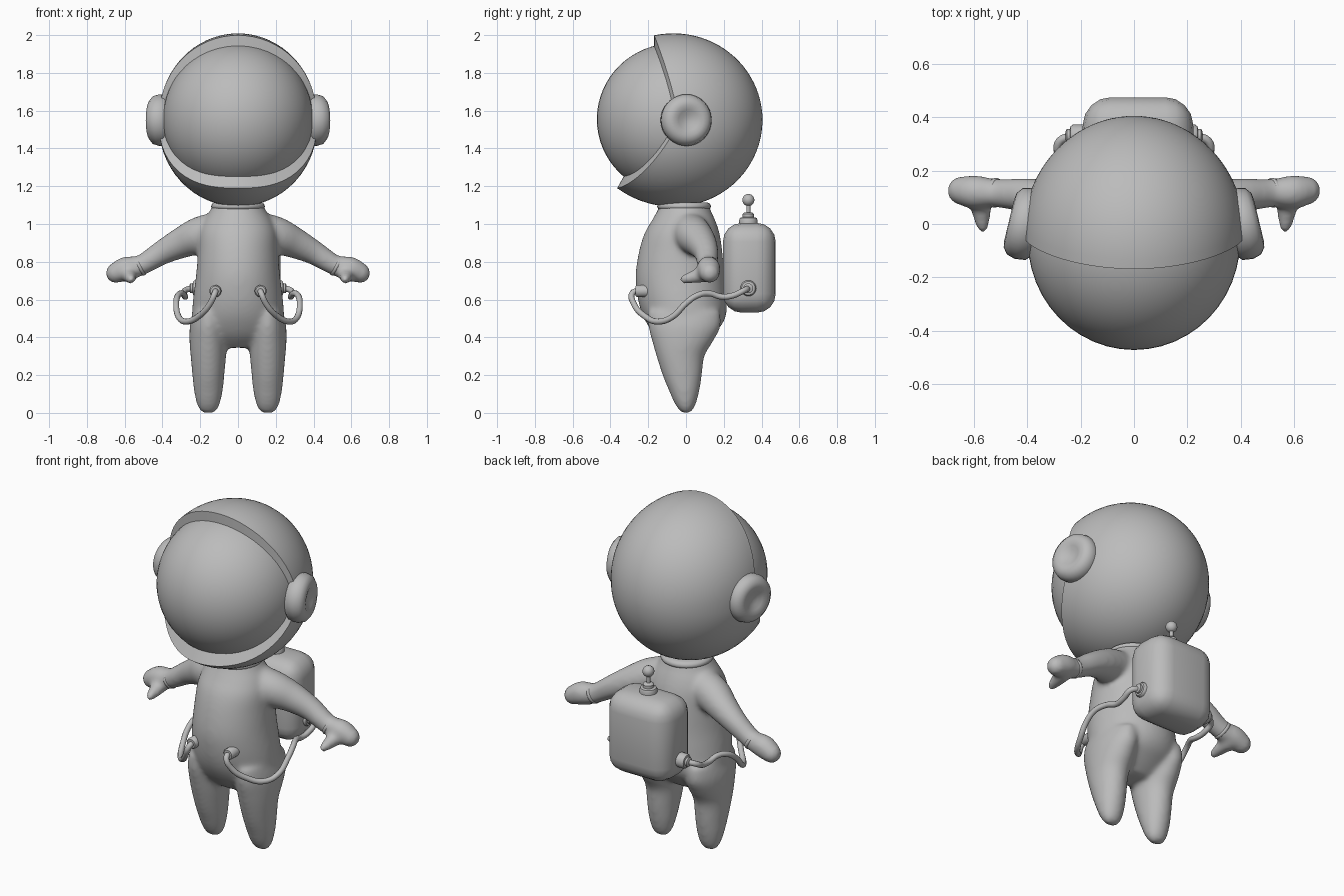
import bpy, bmesh
from math import sin, cos, pi, radians
from mathutils import Vector, Matrix

if "Cube" in bpy.data.objects:
    bpy.data.objects.remove(bpy.data.objects["Cube"])

grey = bpy.data.materials.new("plain_grey")
grey.use_nodes = True
grey.diffuse_color = (0.5, 0.5, 0.5, 1)
grey.node_tree.nodes["Principled BSDF"].inputs["Base Color"].default_value = (0.5, 0.5, 0.5, 1)


def finish(name, bm, angle=40):
    bmesh.ops.recalc_face_normals(bm, faces=bm.faces)
    mesh = bpy.data.meshes.new(name)
    bm.to_mesh(mesh)
    bm.free()
    mesh.materials.append(grey)
    ob = bpy.data.objects.new(name, mesh)
    bpy.context.collection.objects.link(ob)
    bpy.ops.object.select_all(action='DESELECT')
    ob.select_set(True)
    bpy.context.view_layer.objects.active = ob
    bpy.ops.object.shade_smooth_by_angle(angle=radians(angle))
    return ob


def skin(bm, loops, caps=True):
    """Bridge rings of points into a closed tube."""
    rows = [[bm.verts.new(p) for p in loop] for loop in loops]
    n = len(rows[0])
    for a, b in zip(rows, rows[1:]):
        for i in range(n):
            j = (i + 1) % n
            bm.faces.new((a[i], a[j], b[j], b[i]))
    if caps:
        bm.faces.new(rows[0])
        bm.faces.new(rows[-1])


def refine(rings, steps=5):
    """Catmull-Rom interpolation between key rings."""
    out = []
    for k in range(len(rings) - 1):
        a, b, c, d = (rings[min(max(k + o, 0), len(rings) - 1)] for o in (-1, 0, 1, 2))
        for i in range(steps):
            t = i / steps
            out.append([q + t / 2 * (r - p + t * (2 * p - 5 * q + 4 * r - s + t * (3 * (q - r) + s - p)))
                        for p, q, r, s in zip(a, b, c, d)])
    return out + [rings[-1]]


def column(bm, rings, x=0, sides=48):
    """Upright loft: each ring is height, half width, front y, back y."""
    skin(bm, [[(x + w * cos(2 * pi * i / sides),
                (f + b) / 2 + (b - f) / 2 * sin(2 * pi * i / sides), z)
               for i in range(sides)] for z, w, f, b in refine(rings)])


def limb(bm, rings, s, sides=24):
    """Tube along a path of (x, y, z, radius), with rounded ends; s mirrors it."""
    keys = refine(rings)
    pts = [Vector((s * x, y, z)) for x, y, z, r in keys]
    radii = [k[3] for k in keys]
    loops = []
    for k, (p, r) in enumerate(zip(pts, radii)):
        d = pts[min(k + 1, len(pts) - 1)] - pts[max(k - 1, 0)]
        q = d.to_track_quat('Z', 'Y')
        loops.append([p + q @ Vector((r * cos(2 * pi * i / sides), r * sin(2 * pi * i / sides), 0))
                      for i in range(sides)])
    skin(bm, loops)
    for p, r in ((pts[0], radii[0]), (pts[-1], radii[-1])):
        bmesh.ops.create_uvsphere(bm, u_segments=16, v_segments=10, radius=r,
                                  matrix=Matrix.Translation(p))


def lathe(name, profile, origin, axis=(0, 0, 1), sides=32, angle=40):
    """Turn (radius, height) pairs about an axis through origin."""
    q, o = Vector(axis).to_track_quat('Z', 'Y'), Vector(origin)
    bm = bmesh.new()
    skin(bm, [[o + q @ Vector((r * cos(2 * pi * i / sides), r * sin(2 * pi * i / sides), h))
               for i in range(sides)] for r, h in profile])
    return finish(name, bm, angle)


# Suit body: torso, legs, arms and mitten hands fused into one soft skin
bm = bmesh.new()
column(bm, [(0.345, 0.12, -0.09, 0.05), (0.40, 0.195, -0.155, 0.12), (0.46, 0.235, -0.20, 0.185),
            (0.53, 0.243, -0.235, 0.215), (0.62, 0.236, -0.258, 0.213), (0.73, 0.222, -0.267, 0.203),
            (0.85, 0.212, -0.25, 0.193), (0.95, 0.205, -0.22, 0.178), (1.02, 0.18, -0.18, 0.155),
            (1.07, 0.148, -0.152, 0.132), (1.11, 0.13, -0.135, 0.12)])
for s in (1, -1):
    column(bm, [(0.0, 0.03, -0.022, 0.022), (0.02, 0.051, -0.042, 0.04), (0.06, 0.065, -0.066, 0.057),
                (0.12, 0.077, -0.092, 0.072), (0.20, 0.085, -0.125, 0.085), (0.30, 0.094, -0.157, 0.098),
                (0.38, 0.10, -0.18, 0.145), (0.46, 0.098, -0.2, 0.185), (0.54, 0.08, -0.2, 0.18)],
           x=s * 0.157)
    limb(bm, [(0.08, 0.01, 0.97, 0.10), (0.20, 0.04, 0.94, 0.10), (0.30, 0.08, 0.90, 0.083),
              (0.40, 0.107, 0.85, 0.066), (0.48, 0.113, 0.80, 0.057), (0.53, 0.118, 0.773, 0.054)], s)
    limb(bm, [(0.56, 0.118, 0.77, 0.06), (0.60, 0.12, 0.762, 0.064), (0.648, 0.125, 0.74, 0.055)], s)
    limb(bm, [(0.575, 0.10, 0.735, 0.045), (0.572, 0.04, 0.72, 0.036), (0.567, -0.008, 0.708, 0.027)], s)
suit = finish("suit_body", bm, 180)
remesh = suit.modifiers.new("fuse", 'REMESH')
remesh.mode = 'VOXEL'
remesh.voxel_size = 0.011
remesh.use_smooth_shade = True
soften = suit.modifiers.new("soften", 'SMOOTH')
soften.factor = 0.5
soften.iterations = 22

# Cuffs and neck ring
for s, side in ((1, "left"), (-1, "right")):
    lathe(side + "_cuff", [(0.042, -0.012), (0.054, -0.008), (0.056, 0), (0.054, 0.008), (0.042, 0.012)],
          (s * 0.52, 0.117, 0.778), (s * 0.8, 0.06, -0.42), angle=60)
lathe("neck_ring", [(0.12, 1.075), (0.137, 1.08), (0.143, 1.093), (0.137, 1.107), (0.12, 1.115)],
      (0, -0.01, 0), angle=60)

# Helmet shell: rings run from the back pole to a swept rim, then fold in to the visor
centre = Vector((0, -0.04, 1.55))


def helmet_point(phi, t, inner=False):
    up = sin(phi)
    sweep = (16 if up > 0 else 42) * abs(up) ** 1.3
    theta = radians((90 + sweep) * t + (3 if inner else 0))
    grow = (0.022 if up > 0 else 0.04) * abs(up) * t ** 3
    r = 0.395 if inner else 0.445 + grow
    wide = 1.0 if inner else 0.935
    return centre + r * Vector((wide * sin(theta) * cos(phi), cos(theta), sin(theta) * up))


bm = bmesh.new()
steps, around = 24, 64
angles = [2 * pi * i / around for i in range(around)]
shell = [[helmet_point(a, k / steps) for a in angles] for k in range(1, steps + 1)]
shell.append([helmet_point(a, 1, True) for a in angles])
skin(bm, shell, caps=False)
pole = bm.verts.new(helmet_point(0, 0))
bm.verts.ensure_lookup_table()
for i in range(around):
    bm.faces.new((pole, bm.verts[(i + 1) % around], bm.verts[i]))
finish("helmet_shell", bm, 35)

# Visor globe
bm = bmesh.new()
bmesh.ops.create_uvsphere(bm, u_segments=48, v_segments=32, radius=0.41,
                          matrix=Matrix.Translation((0, -0.062, 1.555)) @ Matrix.Diagonal((0.97, 1, 0.98, 1)))
finish("visor", bm)

# Ear pads with a dished centre
for s, side in ((1, "left"), (-1, "right")):
    lathe(side + "_ear_pad", [(0.10, -0.08), (0.132, -0.05), (0.137, -0.01), (0.128, 0.022), (0.105, 0.04),
                              (0.08, 0.044), (0.055, 0.036), (0.03, 0.025), (0.004, 0.022)],
          (s * 0.425, 0.005, 1.55), (s, 0.24, 0), angle=60)

# Backpack: rounded box, slightly narrower at the rear
bm = bmesh.new()
bmesh.ops.create_cube(bm, size=1, matrix=Matrix.Translation((0.015, 0.335, 0.768))
                      @ Matrix.Diagonal((0.43, 0.28, 0.475, 1)))
for v in bm.verts:
    if v.co.y > 0.4:
        v.co.x = 0.015 + (v.co.x - 0.015) * 0.94
bmesh.ops.bevel(bm, geom=bm.edges[:], offset=0.1, segments=4, profile=0.5, affect='EDGES')
finish("backpack", bm, 60)

# Antenna on the pack
lathe("antenna_base", [(0.047, 0.99), (0.049, 1.02), (0.044, 1.032), (0.03, 1.036), (0.03, 1.052),
                       (0.022, 1.06), (0.011, 1.062), (0.011, 1.12)], (0.015, 0.33, 0), sides=24)
bm = bmesh.new()
bmesh.ops.create_uvsphere(bm, u_segments=20, v_segments=12, radius=0.032,
                          matrix=Matrix.Translation((0.015, 0.33, 1.127)))
finish("antenna_ball", bm)

# Hoses from the pack sides round to the belly, with sockets at both ends
route = [(0.12, -0.24, 0.645), (0.122, -0.283, 0.635), (0.15, -0.275, 0.575), (0.21, -0.215, 0.51),
         (0.275, -0.145, 0.483), (0.315, -0.07, 0.51), (0.327, 0.0, 0.58), (0.318, 0.06, 0.622),
         (0.295, 0.12, 0.633), (0.28, 0.19, 0.615), (0.283, 0.25, 0.622), (0.278, 0.31, 0.65),
         (0.225, 0.33, 0.66)]
for s, side in ((1, "left"), (-1, "right")):
    curve = bpy.data.curves.new(side + "_hose", 'CURVE')
    curve.dimensions = '3D'
    curve.bevel_depth = 0.016
    curve.bevel_resolution = 3
    curve.resolution_u = 6
    spline = curve.splines.new('BEZIER')
    spline.bezier_points.add(len(route) - 1)
    for bp, (x, y, z) in zip(spline.bezier_points, route):
        bp.co = (s * x, y, z)
        bp.handle_left_type = bp.handle_right_type = 'AUTO'
    curve.materials.append(grey)
    bpy.context.collection.objects.link(bpy.data.objects.new(side + "_hose", curve))
    lathe(side + "_belly_socket", [(0.032, -0.03), (0.032, 0.035), (0.026, 0.043), (0.018, 0.043)],
          (s * 0.12, -0.225, 0.645), (0, -1, 0), sides=20)
    lathe(side + "_pack_socket", [(0.042, -0.05), (0.042, 0.01), (0.036, 0.018), (0.026, 0.02),
                                  (0.026, 0.032), (0.018, 0.036)],
          (s * 0.22, 0.33, 0.66), (s, 0, 0), sides=20)
